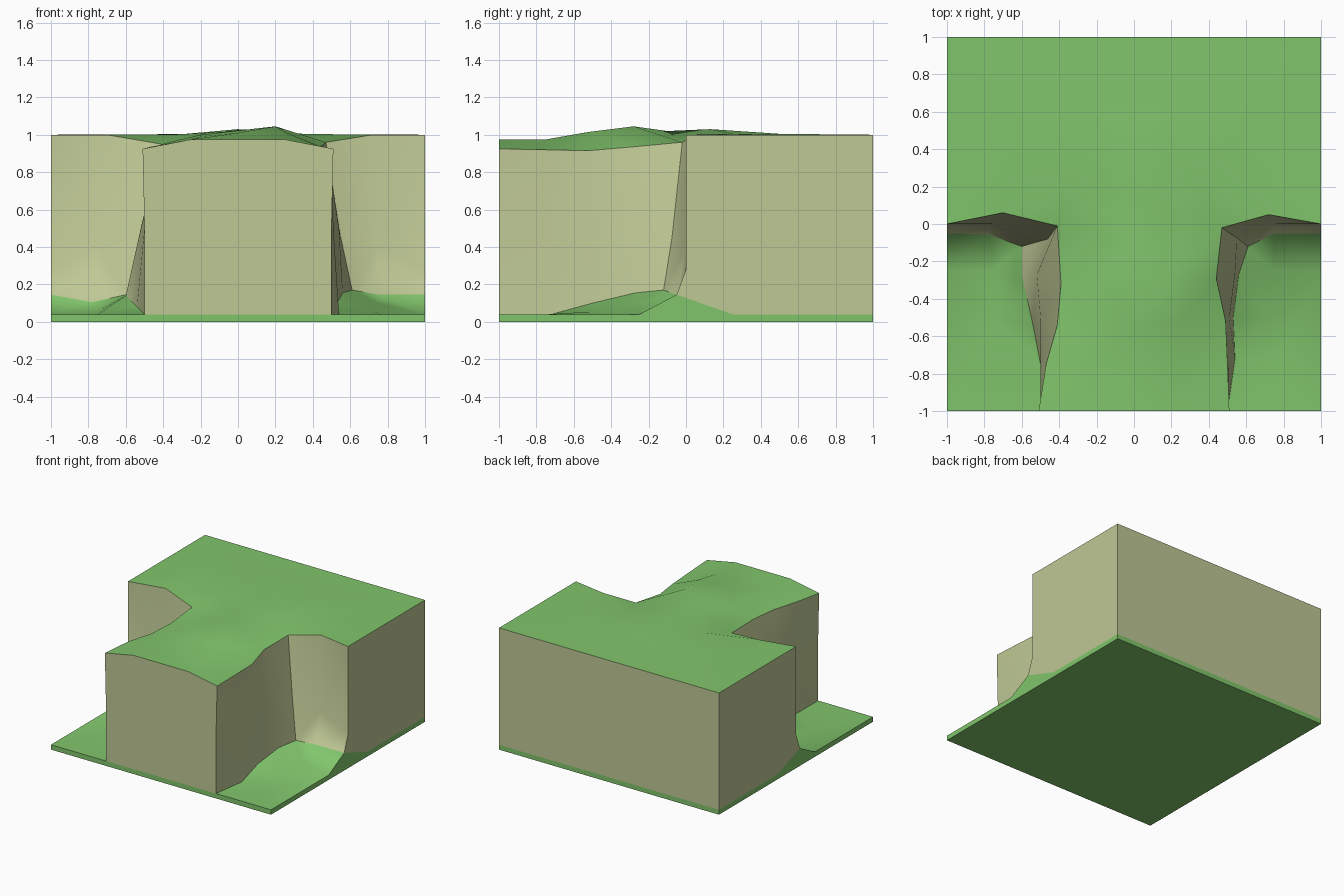
import bpy, bmesh, math
from mathutils import Vector
from mathutils.geometry import delaunay_2d_cdt

if "Cube" in bpy.data.objects:
    bpy.data.objects.remove(bpy.data.objects["Cube"])

# Cliff wall columns (foot, middle, rim), from the front edge to the side edge
right = [
    ((.50, -1, .04), (.50, -1, .5), (.51, -1, .925)),
    ((.54, -.72, .04), (.51, -.75, .5), (.50, -.75, .92)),
    ((.53, -.50, .10), (.51, -.50, .5), (.49, -.52, .915)),
    ((.56, -.27, .155), (.54, -.27, .5), (.44, -.29, .935)),
    ((.61, -.12, .17), (.55, -.075, .45), (.47, -.02, .96)),
    ((.75, -.05, .145), (.75, 0, .4), (.72, .05, 1)),
    ((1, -.05, .145), (1, 0, .28), (1, 0, 1)),
]
left = [
    ((-.50, -1, .04), (-.50, -1, .5), (-.51, -1, .925)),
    ((-.50, -.75, .04), (-.50, -.75, .5), (-.47, -.75, .935)),
    ((-.54, -.54, .08), (-.50, -.5, .5), (-.41, -.54, .935)),
    ((-.60, -.27, .14), (-.52, -.27, .5), (-.39, -.32, .94)),
    ((-.60, -.12, .145), (-.46, -.08, .55), (-.41, -.01, .95)),
    ((-.78, -.055, .105), (-.75, 0, .4), (-.70, .06, 1)),
    ((-1, -.05, .145), (-1, 0, .28), (-1, 0, 1)),
]
GRASS, ROCK = 0, 1
bm = bmesh.new()


def face(points, mat):
    f = bm.faces.new([bm.verts.new(p) for p in points])
    f.material_index = mat


def patch(outline, inner, mat):
    """Triangulated uneven sheet inside an outline, through inner points."""
    pts = list(outline) + list(inner)
    v, e, f, orig, *_ = delaunay_2d_cdt(
        [Vector(p[:2]) for p in pts], [], [list(range(len(outline)))], 1, 1e-5)
    for tri in f:
        face([pts[orig[i][0]] for i in tri], mat)


# Rock walls of the two recesses
for cols in (right, left):
    for a, b in zip(cols, cols[1:]):
        for k in range(2):
            face([a[k], b[k], b[k + 1], a[k + 1]], ROCK)

# Grass plateau on top
crest = [(-.25, -1, .975), (.25, -1, .975)]
rim_r = [c[2] for c in right]
rim_l = [c[2] for c in reversed(left)]
bumps = [(.2, -.28, 1.045), (0, .13, 1.03), (0, -.1, 1.02), (-.2, -.3, 1.0),
         (0, -.55, 1.01), (.25, -.52, 1.015), (-.2, -.55, .99),
         (-.25, -.75, .975), (.25, -.75, .975), (-.3, .2, 1.003),
         (.35, .25, 1.005), (0, .5, 1.005), (-.6, .5, 1), (.6, .5, 1)]
patch(rim_l + crest + rim_r + [(1, 1, 1), (-1, 1, 1)], bumps, GRASS)

# Lower grass in each recess
low_r = [(.75, -.25, .10), (.73, -.5, .055), (.76, -.74, .04)]
low_l = [(-.75, -.25, .055), (-.75, -.5, .04)]
for s, cols, inner in ((1, right, low_r), (-1, left, low_l)):
    outline = [c[0] for c in cols] + [(s, -.25, .04), (s, -1, .04)]
    if s > 0:
        outline.reverse()
    patch(outline, inner, GRASS)

# Side faces: rock above, grass bank and base edge below
for s in (-1, 1):
    face([(s, -.05, .145), (s, 0, .28), (s, 0, 1), (s, 1, 1),
          (s, 1, .04), (s, .25, .04)], ROCK)
    face([(s, -1, 0), (s, -1, .04), (s, -.25, .04), (s, -.05, .145),
          (s, .25, .04), (s, 1, .04), (s, 1, 0)], GRASS)

# Front and back faces, base edge and underside
face(list(left[0]) + crest + list(reversed(right[0])), ROCK)
face([(-1, -1, 0), (1, -1, 0), (1, -1, .04), right[0][0],
      left[0][0], (-1, -1, .04)], GRASS)
face([(-1, 1, .04), (1, 1, .04), (1, 1, 1), (-1, 1, 1)], ROCK)
face([(-1, 1, 0), (1, 1, 0), (1, 1, .04), (-1, 1, .04)], GRASS)
face([(-1, -1, 0), (1, -1, 0), (1, 1, 0), (-1, 1, 0)], GRASS)

bmesh.ops.remove_doubles(bm, verts=bm.verts, dist=1e-4)
bmesh.ops.recalc_face_normals(bm, faces=bm.faces)
mesh = bpy.data.meshes.new("cliff_tile")
bm.to_mesh(mesh)
bm.free()
for name, colour in (("grass", (.22, .56, .15, 1)), ("rock", (.52, .58, .30, 1))):
    m = bpy.data.materials.new(name)
    m.diffuse_color = colour
    m.use_nodes = True
    m.node_tree.nodes["Principled BSDF"].inputs["Base Color"].default_value = m.diffuse_color
    mesh.materials.append(m)
tile = bpy.data.objects.new("cliff_tile", mesh)
bpy.context.collection.objects.link(tile)
bpy.context.view_layer.objects.active = tile
tile.select_set(True)
bpy.ops.object.shade_smooth_by_angle(angle=math.radians(50))
